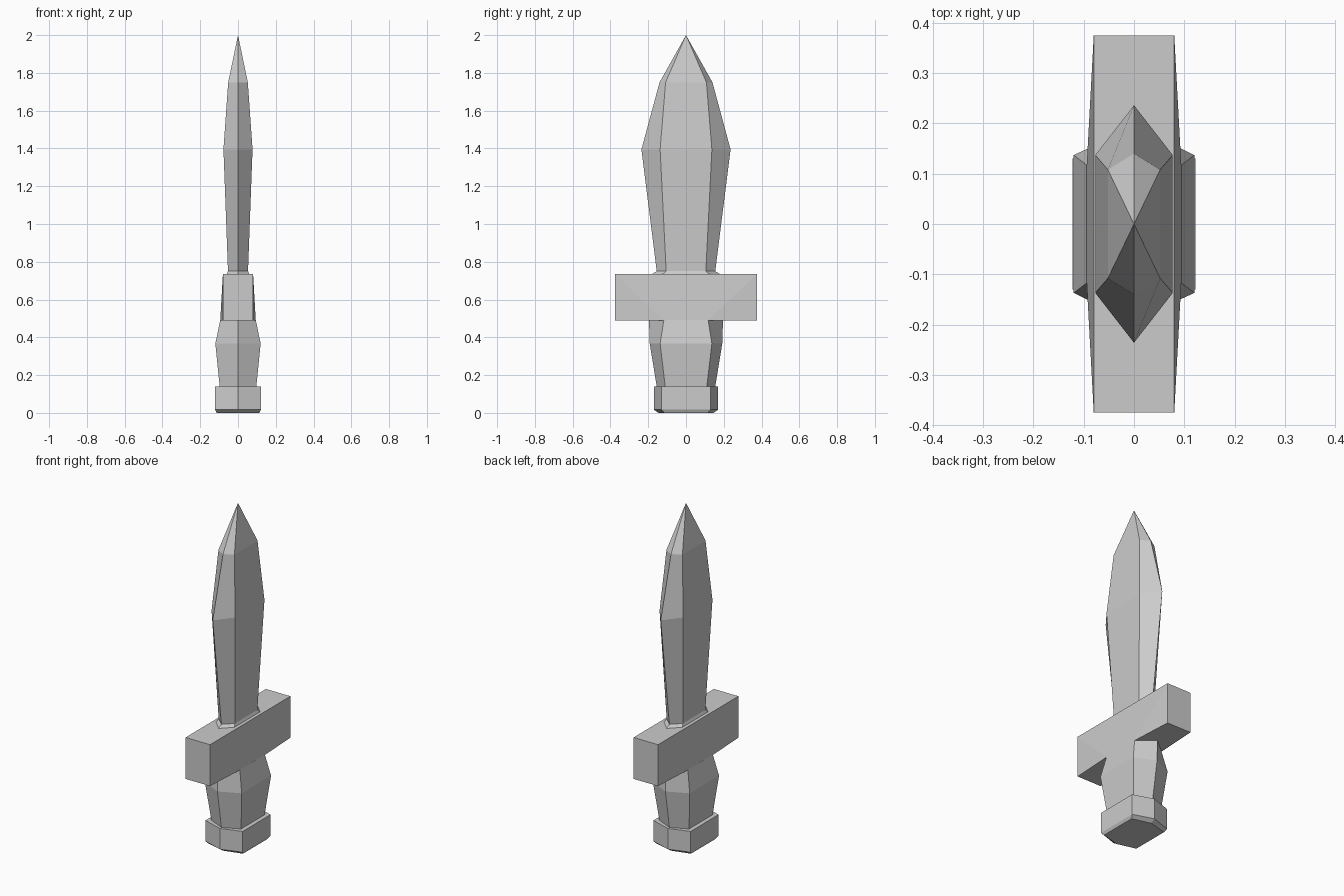
import bpy, bmesh

if "Cube" in bpy.data.objects:
    bpy.data.objects.remove(bpy.data.objects["Cube"])


def finish(name, bm):
    bmesh.ops.recalc_face_normals(bm, faces=bm.faces[:])
    mesh = bpy.data.meshes.new(name)
    bm.to_mesh(mesh)
    bm.free()
    obj = bpy.data.objects.new(name, mesh)
    bpy.context.collection.objects.link(obj)
    return obj


def hex_loft(name, sections, tip=None):
    """Loft six-sided rings given as (z, half width x, half flat y, edge y)."""
    bm = bmesh.new()
    rings = []
    for z, x, flat, edge in sections:
        outline = [(0, edge), (-x, flat), (-x, -flat), (0, -edge), (x, -flat), (x, flat)]
        rings.append([bm.verts.new((px, py, z)) for px, py in outline])
    for a, b in zip(rings, rings[1:]):
        for i in range(6):
            j = (i + 1) % 6
            bm.faces.new((a[i], a[j], b[j], b[i]))
    bm.faces.new(rings[0])
    if tip is None:
        bm.faces.new(rings[-1])
    else:
        apex = bm.verts.new((0, 0, tip))
        for i in range(6):
            bm.faces.new((rings[-1][i], rings[-1][(i + 1) % 6], apex))
    return finish(name, bm)


# Blade: flared foot, widening body, pointed tip
hex_loft("blade", [(0.735, 0.06, 0.12, 0.18),
                   (0.75, 0.053, 0.105, 0.155),
                   (1.395, 0.077, 0.137, 0.236),
                   (1.75, 0.052, 0.108, 0.14)], tip=2.0)

# Crossguard: straight top, lower edge swelling out to meet the grip
bm = bmesh.new()
for sx in (-1, 1):
    for sy in (-1, 1):
        for x, y, z in ((0.08, 0.375, 0.735), (0.08, 0.375, 0.49), (0.094, 0.117, 0.49)):
            bm.verts.new((sx * x, sy * y, z))
bmesh.ops.convex_hull(bm, input=bm.verts[:])
finish("crossguard", bm)

# Grip: swollen below the guard, tapering to the pommel
hex_loft("grip", [(0.14, 0.097, 0.11, 0.155),
                  (0.367, 0.12, 0.137, 0.192),
                  (0.492, 0.094, 0.117, 0.196)])

# Pommel: hexagonal cap with bevelled underside
hex_loft("pommel", [(0.0, 0.113, 0.115, 0.145),
                    (0.017, 0.122, 0.13, 0.17),
                    (0.14, 0.122, 0.13, 0.17)])
